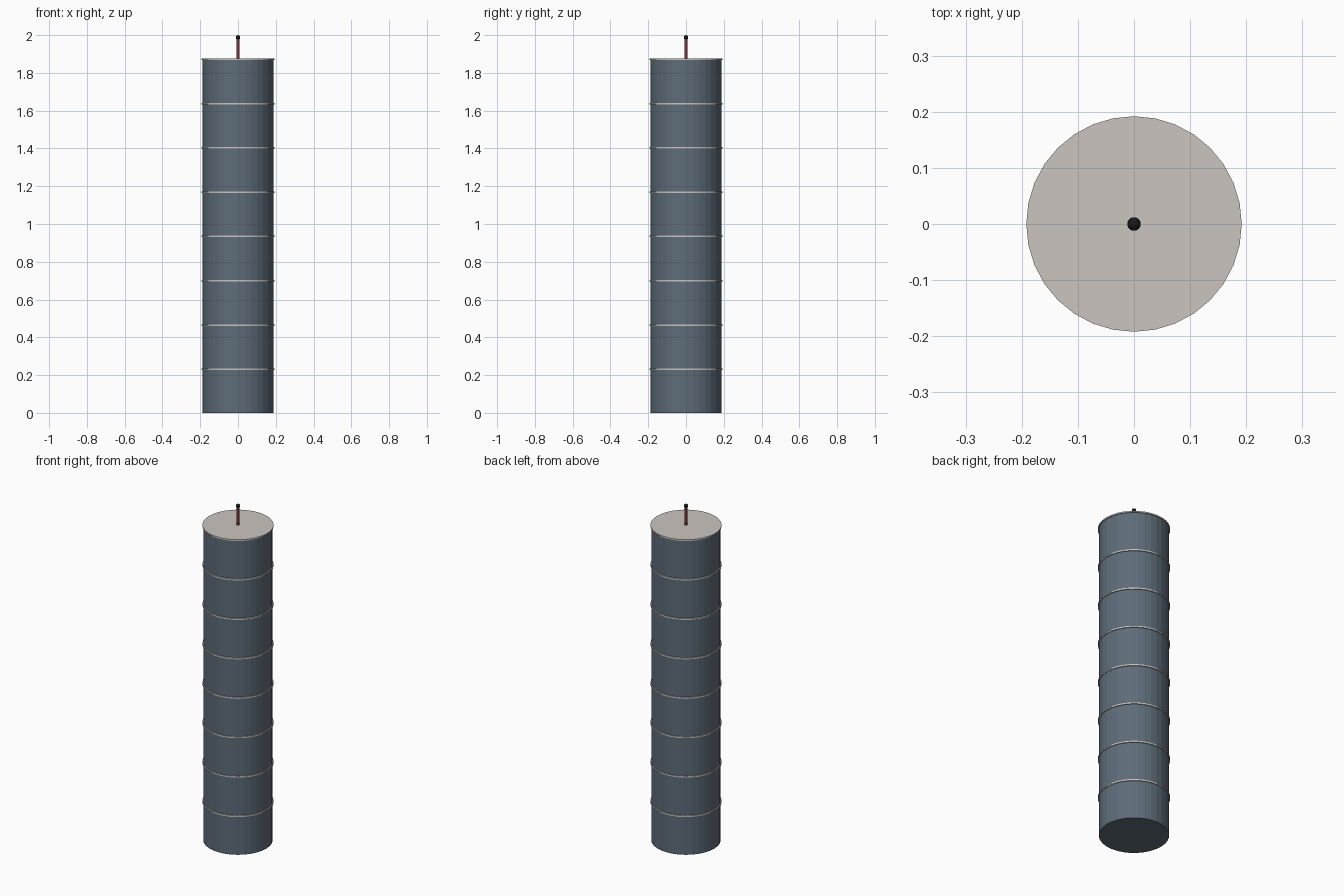
import bpy

if "Cube" in bpy.data.objects:
    bpy.data.objects.remove(bpy.data.objects["Cube"])

FLOORS = 8
STEP = 0.2345      # storey height including its slab
SLAB = 0.008
ROOF = FLOORS * STEP


def material(name, rgb):
    m = bpy.data.materials.new(name)
    m.diffuse_color = (*rgb, 1)
    m.use_nodes = True
    m.node_tree.nodes["Principled BSDF"].inputs["Base Color"].default_value = m.diffuse_color
    return m


def cylinder(name, radius, z0, z1, sides, mat):
    bpy.ops.mesh.primitive_cylinder_add(vertices=sides, radius=radius, depth=z1 - z0,
                                        location=(0, 0, (z0 + z1) / 2))
    ob = bpy.context.object
    ob.name = name
    ob.data.materials.append(mat)
    return ob


glass = material("blue_grey_glass", (0.11, 0.15, 0.19))
concrete = material("pale_concrete", (0.60, 0.56, 0.52))
red = material("dark_red", (0.20, 0.03, 0.03))
black = material("black", (0.01, 0.01, 0.01))

# Stacked storeys, each capped by a thin projecting slab
for i in range(FLOORS):
    top = (i + 1) * STEP
    cylinder(f"storey_{i + 1}", 0.187, i * STEP, top - SLAB, 32, glass)
    cylinder(f"floor_slab_{i + 1}", 0.192, top - SLAB, top, 32, concrete)

# Roof mast with a ball on its tip
mast = cylinder("roof_mast", 0.008, ROOF, 1.988, 12, red)
bpy.ops.object.shade_smooth_by_angle()
bpy.ops.mesh.primitive_uv_sphere_add(segments=16, ring_count=8, radius=0.012,
                                     location=(0, 0, 1.988))
ball = bpy.context.object
ball.name = "mast_ball"
ball.data.materials.append(black)
bpy.ops.object.shade_smooth()
